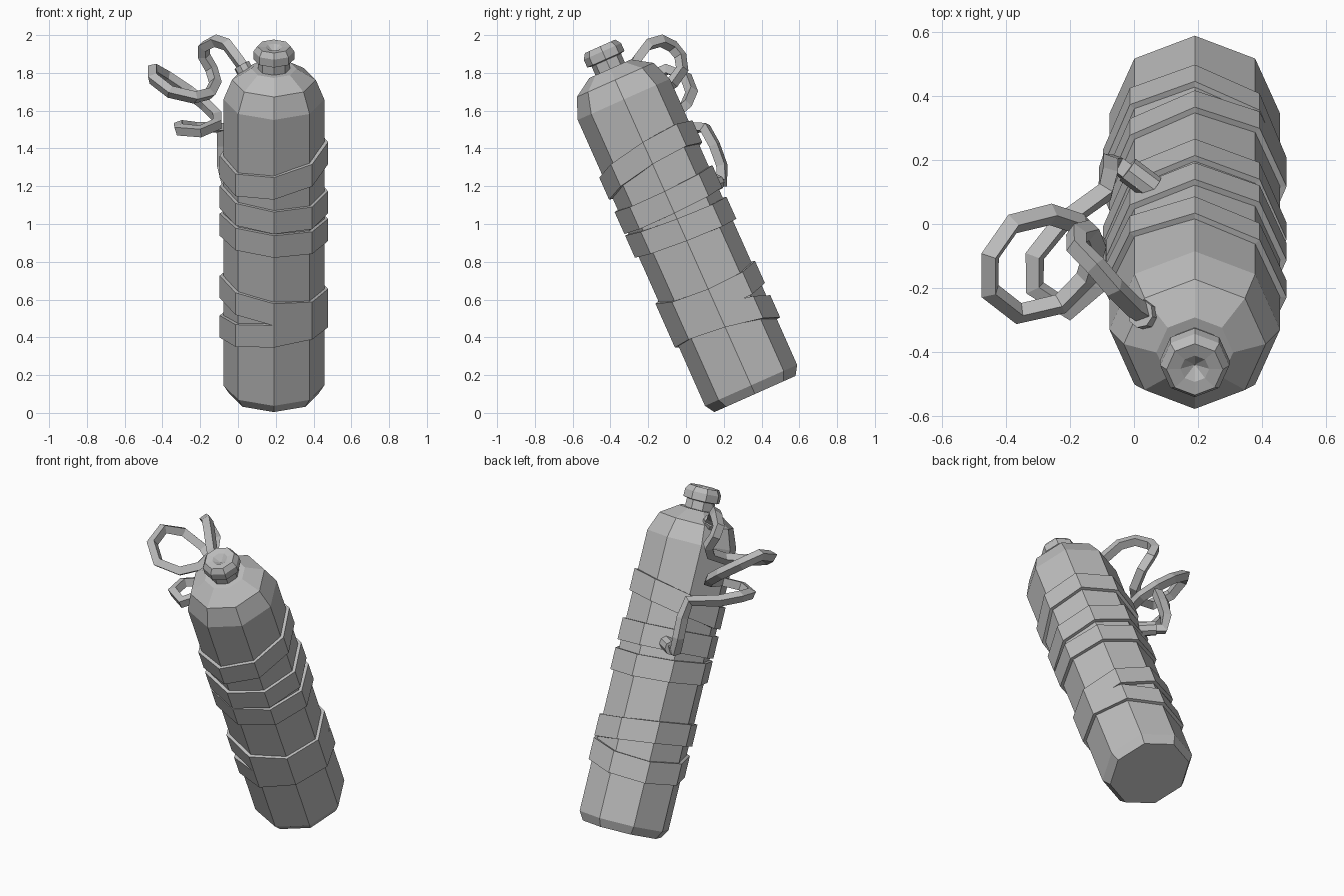
import bpy, bmesh, math
from mathutils import Vector, Matrix

cube = bpy.data.objects.get("Cube")
if cube:
    bpy.data.objects.remove(cube)

grey = bpy.data.materials.new("plain grey")
grey.use_nodes = True
colour = (0.5, 0.5, 0.5, 1)
grey.diffuse_color = colour
grey.node_tree.nodes["Principled BSDF"].inputs["Base Color"].default_value = colour

SIDES = 8
LEAN = Matrix.Translation((0.19, 0.365, 0.10)) @ Matrix.Rotation(math.radians(24), 4, "X")


def add_object(name, bm, matrix):
    bmesh.ops.recalc_face_normals(bm, faces=bm.faces)
    mesh = bpy.data.meshes.new(name)
    bm.to_mesh(mesh)
    bm.free()
    mesh.materials.append(grey)
    obj = bpy.data.objects.new(name, mesh)
    obj.matrix_world = matrix
    bpy.context.collection.objects.link(obj)
    return obj


def lathe(name, profile, matrix=LEAN, slope=(0, 0), closed=False):
    """Turn (radius, height) points into an eight-sided solid; slope tips it sideways."""
    bm = bmesh.new()
    rings = []
    for radius, height in profile:
        ring = []
        for i in range(SIDES):
            a = math.tau * i / SIDES
            c, s = math.cos(a), math.sin(a)
            ring.append(bm.verts.new((radius * c, radius * s,
                                      height + slope[0] * c + slope[1] * s)))
        rings.append(ring)
    pairs = list(zip(rings, rings[1:]))
    if closed:
        pairs.append((rings[-1], rings[0]))
    else:
        bm.faces.new(rings[0])
        bm.faces.new(rings[-1])
    for low, high in pairs:
        for i in range(SIDES):
            j = (i + 1) % SIDES
            bm.faces.new((low[i], low[j], high[j], high[i]))
    return add_object(name, bm, matrix)


# Bottle body with chamfered foot and faceted shoulder
lathe("bottle_body", [(0.235, 0), (0.267, 0.05), (0.267, 1.707),
                      (0.222, 1.82), (0.12, 1.885)])

# Neck and screw cap with a dished top
lathe("bottle_cap", [(0.085, 1.87), (0.085, 1.935), (0.108, 1.94), (0.108, 1.985),
                     (0.088, 2.015), (0.045, 2.01), (0.002, 1.98)])

# Wrapped straps: top height, rise towards +x, rise towards the back
straps = [(1.42, 0.04, 0.038), (1.19, -0.015, 0.008), (1.03, -0.015, -0.015),
          (0.647, -0.038, -0.004), (0.485, 0.03, -0.04)]
for n, (top, rise_x, rise_y) in enumerate(straps):
    low = top - 0.128
    lathe(f"strap_{n + 1}", [(0.25, low), (0.287, low), (0.287, top), (0.25, top)],
          slope=(rise_x, rise_y), closed=True)

# Looping cord from the shoulder down to the side of the bottle
path = [(0.05, -0.29, 1.80), (0.00, -0.26, 1.87), (-0.06, -0.20, 1.95),
        (-0.12, -0.13, 1.97), (-0.18, -0.07, 1.94), (-0.18, -0.03, 1.89),
        (-0.14, -0.02, 1.82), (-0.12, -0.07, 1.75), (-0.15, -0.17, 1.69),
        (-0.23, -0.25, 1.67), (-0.36, -0.28, 1.70), (-0.45, -0.21, 1.77),
        (-0.45, -0.10, 1.82), (-0.38, 0.00, 1.78), (-0.26, 0.03, 1.70),
        (-0.17, 0.00, 1.63), (-0.11, -0.07, 1.57), (-0.11, -0.19, 1.53),
        (-0.20, -0.27, 1.49), (-0.31, -0.20, 1.50), (-0.31, -0.10, 1.52),
        (-0.23, 0.00, 1.51), (-0.09, 0.10, 1.51), (-0.08, 0.15, 1.42),
        (-0.08, 0.19, 1.31), (-0.06, 0.19, 1.22), (0.02, 0.13, 1.22)]
curve = bpy.data.curves.new("cord", "CURVE")
curve.dimensions = "3D"
curve.bevel_depth = 0.034
curve.bevel_resolution = 0
curve.use_fill_caps = True
spline = curve.splines.new("POLY")
spline.points.add(len(path) - 1)
for point, co in zip(spline.points, path):
    point.co = (*co, 1)
    point.radius = 1
spline.use_smooth = False
curve.materials.append(grey)
cord = bpy.data.objects.new("cord", curve)
bpy.context.collection.objects.link(cord)


# Fittings where the cord meets the bottle
def fitting(name, start, end, radius):
    a, b = Vector(start), Vector(end)
    turn = (b - a).to_track_quat("Z", "Y").to_matrix().to_4x4()
    lathe(name, [(radius, 0), (radius, (b - a).length)], Matrix.Translation(a) @ turn)


fitting("upper_cord_fitting", (0.06, -0.29, 1.77), (0.02, -0.28, 1.84), 0.045)
fitting("lower_cord_fitting", (0.06, 0.11, 1.21), (-0.02, 0.17, 1.22), 0.042)
